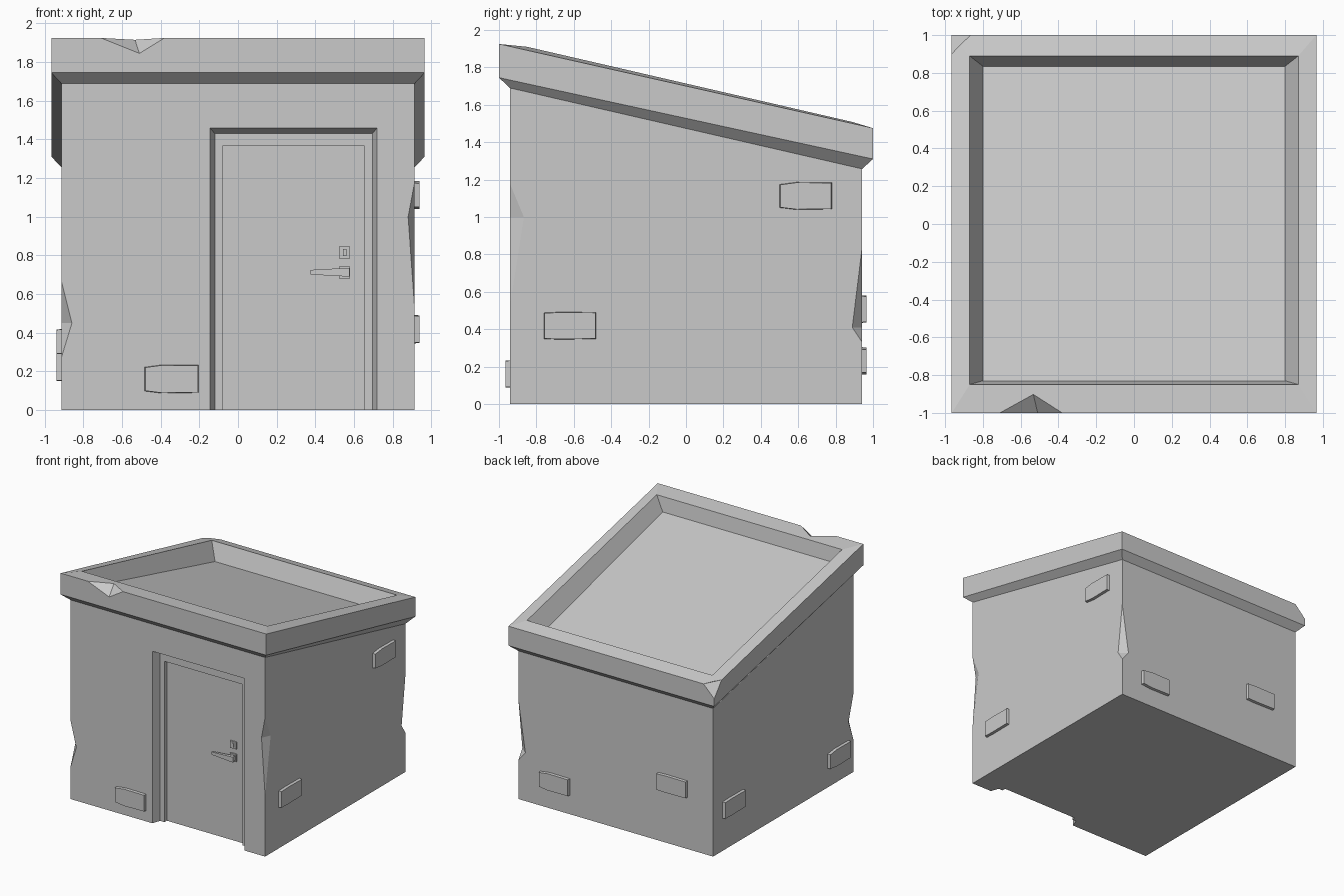
import bpy
import bmesh
from mathutils import Vector

if "Cube" in bpy.data.objects:
    bpy.data.objects.remove(bpy.data.objects["Cube"], do_unlink=True)

SLOPE = -0.225
BODY_X, BODY_Y = 0.914, 0.942
RIM_X, RIM_Y = 0.965, 1.0
ROOF_TOP = 1.70

concrete = bpy.data.materials.new("concrete_grey")
concrete.use_nodes = True
GREY = (0.59, 0.59, 0.59, 1)
concrete.diffuse_color = GREY
concrete.node_tree.nodes["Principled BSDF"].inputs["Base Color"].default_value = GREY


def finish(bm, name):
    bmesh.ops.recalc_face_normals(bm, faces=bm.faces)
    mesh = bpy.data.meshes.new(name)
    bm.to_mesh(mesh)
    bm.free()
    mesh.materials.append(concrete)
    obj = bpy.data.objects.new(name, mesh)
    bpy.context.collection.objects.link(obj)
    return obj


def loft(bm, rings):
    """Skin a list of equal-length rings and cap both ends."""
    loops = [[bm.verts.new(p) for p in ring] for ring in rings]
    for a, b in zip(loops, loops[1:]):
        for i in range(len(a)):
            j = (i + 1) % len(a)
            bm.faces.new((a[i], a[j], b[j], b[i]))
    bm.faces.new(loops[0][::-1])
    bm.faces.new(loops[-1])


def roof_z(y):
    return ROOF_TOP + SLOPE * y


def plan_ring(x, y0, y1, z0, z1):
    """Rectangle in plan, at height z0 in front and z1 behind."""
    return [(-x, y0, z0), (x, y0, z0), (x, y1, z1), (-x, y1, z1)]


def front_ring(x0, x1, z0, z1, y):
    return [(x0, y, z0), (x1, y, z0), (x1, y, z1), (x0, y, z1)]


def wedge(bm, end1, end2, a, b):
    """Cutter for a chipped edge: two planes meeting along the line a-b."""
    end1, end2, a, b = map(Vector, (end1, end2, a, b))
    mid, along = (a + b) / 2, (b - a) * 1.5
    section = (mid, mid + 2 * (end1 - mid), mid + 2 * (end2 - mid))
    loft(bm, [[p - along for p in section], [p + along for p in section]])


# Shelter shell: walls, flared roof rim and sunken roof deck
bm = bmesh.new()
loft(bm, [
    plan_ring(BODY_X, -BODY_Y, BODY_Y, 0, 0),
    plan_ring(BODY_X, -BODY_Y, BODY_Y, 1.69, 1.257),
    plan_ring(RIM_X, -RIM_Y, RIM_Y, 1.745, 1.31),
    plan_ring(RIM_X, -RIM_Y, RIM_Y, roof_z(-RIM_Y), roof_z(RIM_Y)),
    plan_ring(0.87, -0.85, 0.89, 1.91, 1.508),
    plan_ring(0.80, -0.83, 0.835, 1.79, 1.367),
])
shell = finish(bm, "shelter_shell")

# Cutters: chipped wall corners, chipped rim and doorway
bm = bmesh.new()
for sx, sy, low, mid, high, dx, dy in (
        (1, -1, 0.52, 1.0, 1.18, 0.034, 0.075),
        (-1, -1, 0.27, 0.45, 0.67, 0.055, 0.067),
        (1, 1, 0.33, 0.41, 0.84, 0.065, 0.053)):
    x, y = sx * BODY_X, sy * BODY_Y
    wedge(bm, (x, y, high), (x, y, low), (x - sx * dx, y, mid), (x, y - sy * dy, mid))
wedge(bm, (-0.71, -RIM_Y, roof_z(-RIM_Y)), (-0.38, -RIM_Y, roof_z(-RIM_Y)),
      (-0.51, -RIM_Y, 1.845), (-0.53, -0.915, 1.906))
wedge(bm, (-RIM_X, RIM_Y, 1.375), (-0.96, 0.99, 1.6),
      (-RIM_X, 0.9, roof_z(0.9)), (-0.865, RIM_Y, roof_z(RIM_Y)))
FRAME_Y, LEAF_Y = -0.872, -0.84
loft(bm, [front_ring(-0.165, 0.74, -0.1, 1.48, -0.99),
          front_ring(-0.145, 0.72, -0.1, 1.46, -BODY_Y),
          front_ring(-0.12, 0.695, -0.1, 1.43, FRAME_Y),
          front_ring(-0.12, 0.695, -0.1, 1.43, LEAF_Y + 0.004)])
cutters = finish(bm, "chip_and_doorway_cutters")
cutters.hide_render = True

cut = shell.modifiers.new("cut", "BOOLEAN")
cut.operation, cut.solver, cut.object = "DIFFERENCE", "EXACT", cutters
bpy.context.view_layer.objects.active = shell
bpy.ops.object.modifier_apply(modifier="cut")
bpy.data.objects.remove(cutters, do_unlink=True)

# Door frame standing proud of the door leaf
bm = bmesh.new()
outline = [(-0.12, 0), (-0.12, 1.43), (0.695, 1.43), (0.695, 0),
           (0.655, 0), (0.655, 1.365), (-0.08, 1.365), (-0.08, 0)]
loft(bm, [[(x, y, z) for x, z in outline] for y in (LEAF_Y + 0.01, FRAME_Y)])
finish(bm, "door_frame")


def front_block(name, x0, x1, z0, z1, depth):
    bm = bmesh.new()
    loft(bm, [front_ring(x0, x1, z0, z1, y) for y in (LEAF_Y + 0.008, LEAF_Y - depth)])
    finish(bm, name)


# Door leaf and lock hardware
front_block("door_leaf", -0.08, 0.655, 0, 1.365, 0)
front_block("handle_plate", 0.522, 0.58, 0.68, 0.742, 0.012)
front_block("lock_plate", 0.522, 0.58, 0.785, 0.845, 0.012)
front_block("lock_cylinder", 0.542, 0.56, 0.797, 0.833, 0.02)
front_block("handle_stem", 0.54, 0.575, 0.697, 0.73, 0.04)

# Tapered door lever
bm = bmesh.new()
loft(bm, [[(x, LEAF_Y - near, 0.713 - h), (x, LEAF_Y - far, 0.713 - h),
           (x, LEAF_Y - far, 0.713 + h), (x, LEAF_Y - near, 0.713 + h)]
          for x, near, far, h in ((0.375, 0.035, 0.05, 0.012), (0.578, 0.025, 0.055, 0.023))])
finish(bm, "door_lever")


def brick(name, normal, along, z, worn):
    """Exposed brick on the wall facing normal, centred at along and z."""
    n = Vector(normal)
    right = Vector((0, 0, 1)).cross(n)
    wall = BODY_X if n.x else BODY_Y
    slim = 0.062 if worn else 0.07
    outline = [(-0.14, -slim), (-0.05, -0.073), (0.14, -0.07),
               (0.14, 0.072), (-0.05, 0.074), (-0.14, slim)]
    centre = right * (along * (right.x + right.y)) + Vector((0, 0, z))
    bm = bmesh.new()
    loft(bm, [[centre + n * (wall + out) + right * u * s + Vector((0, 0, v * s))
               for u, v in outline] for out, s in ((-0.01, 1.01), (0.024, 0.97))])
    finish(bm, name)


# Exposed bricks on every wall
brick("front_brick", (0, -1, 0), -0.343, 0.16, True)
brick("left_upper_brick", (1, 0, 0), 0.64, 1.112, True)
brick("left_lower_brick", (1, 0, 0), -0.62, 0.418, False)
brick("back_low_brick", (0, 1, 0), 0.57, 0.23, True)
brick("back_high_brick", (0, 1, 0), -0.535, 0.507, False)
brick("right_back_brick", (-1, 0, 0), 0.675, 0.345, False)
brick("right_front_brick", (-1, 0, 0), -0.735, 0.222, True)
